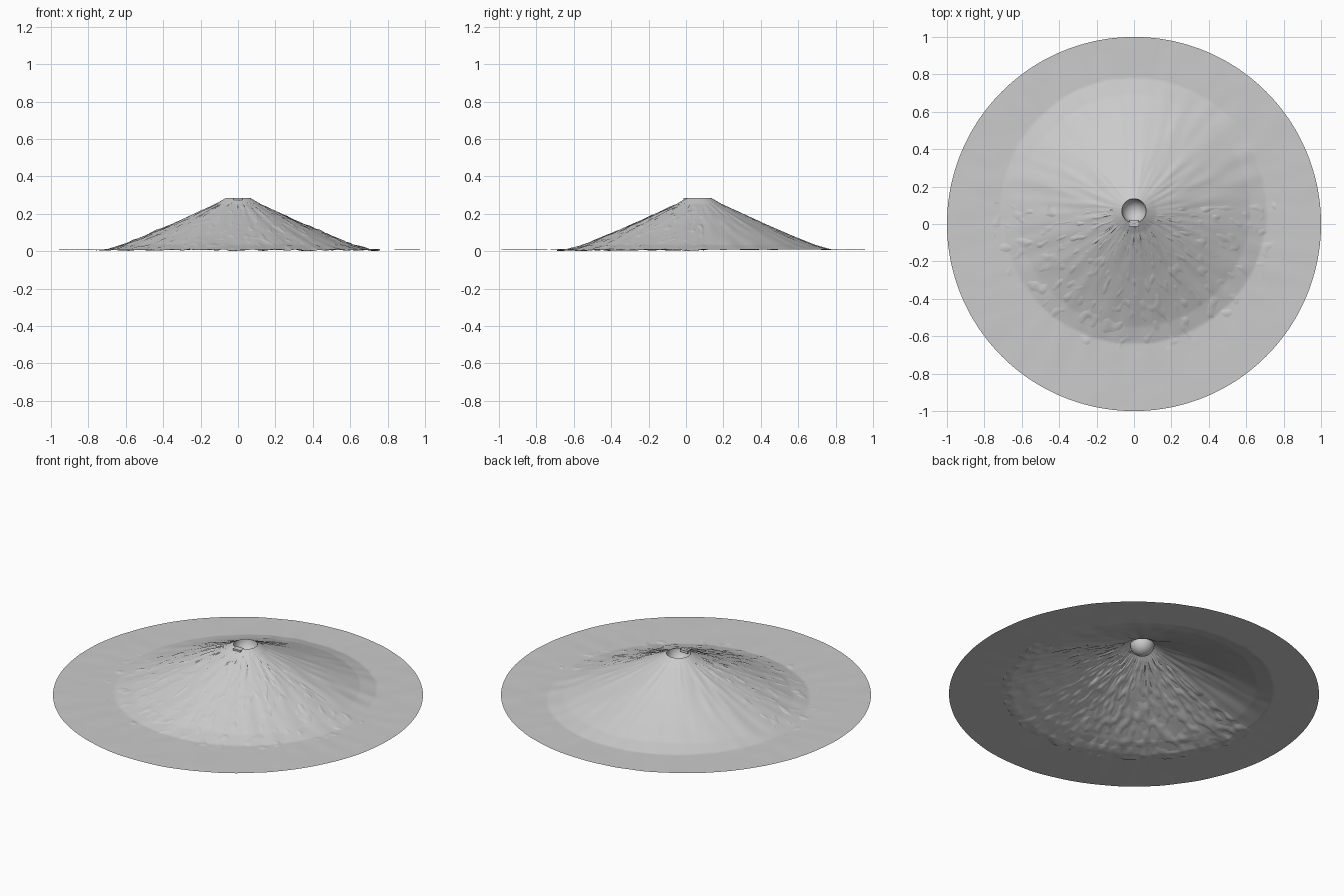
import bpy, bmesh, math
from mathutils import Vector, noise

if "Cube" in bpy.data.objects:
    bpy.data.objects.remove(bpy.data.objects["Cube"])

CY = 0.07            # summit is set back from the centre of the disc
RIM, TOP, FOOT = 0.065, 0.285, 0.71
PROFILE = [(RIM, TOP), (0.12, 0.252), (0.2, 0.215), (0.35, 0.147),
           (0.5, 0.083), (0.62, 0.034), (FOOT, 0.009), (3, 0.006)]


def slope_height(d):
    for (a, za), (b, zb) in zip(PROFILE, PROFILE[1:]):
        if d <= b:
            t = max(0, (d - a) / (b - a))
            return za + (zb - za) * t
    return PROFILE[-1][1]


def streaks(a, d, seed, across=9, along=5):
    # noise stretched down the slope
    return noise.noise(Vector((math.cos(a) * across, math.sin(a) * across, d * along + seed)))


def edge_distance(a):
    # distance from the summit to the edge of the unit disc
    s = math.sin(a)
    return -CY * s + math.sqrt(1 - (CY * math.cos(a)) ** 2)


def polar_sheet(name, a0, a1, na, nd, inner, outer, height, flip=False):
    bm = bmesh.new()
    closed = abs(a1 - a0 - math.tau) < 1e-6
    rows = []
    for i in range(na if closed else na + 1):
        a = a0 + (a1 - a0) * i / na
        row = []
        for j in range(nd + 1):
            d = inner + (outer(a) - inner) * (j / nd) ** 1.15
            row.append(bm.verts.new((d * math.cos(a), CY + d * math.sin(a), height(a, d))))
        rows.append(row)
    for i in range(na):
        r, q = rows[i], rows[(i + 1) % len(rows)]
        for j in range(nd):
            f = [r[j], r[j + 1], q[j + 1], q[j]]
            bm.faces.new(f[::-1] if flip else f).smooth = True
    return finish(bm, name)


def finish(bm, name):
    me = bpy.data.meshes.new(name)
    bm.to_mesh(me)
    bm.free()
    ob = bpy.data.objects.new(name, me)
    bpy.context.collection.objects.link(ob)
    return ob


def ground(a, d):
    fade = min(1, max(0, (d - RIM) / 0.15))
    rough = 0.004 if d < FOOT else 0.002
    return max(0, slope_height(d) + fade * rough * streaks(a, d, 3))


def lava(a, d):
    # thin flow that dips in and out of the slope as small patches
    n = streaks(a, d, 20, 16, 17)
    low = 0.004 if d < 0.66 else 0.0055
    fade = min(1, max(0, (d - RIM) / 0.1))
    return max(0, ground(a, d) + fade * (0.008 * n - low * 0.35))


# Mountain slope with surrounding plain
polar_sheet("volcano_slope", 0, math.tau, 256, 110, RIM, edge_distance, ground)

# Patchy lava flow down the front side
polar_sheet("lava_flow", math.pi * 0.98, math.pi * 2.02, 220, 150, RIM,
            lambda a: min(0.76, edge_distance(a)), lava, flip=True)

# Crater bowl
bm = bmesh.new()
rings = []
for j in range(9):
    t = j / 8 * math.pi / 2
    r, z = RIM * math.cos(t), TOP - 0.065 * math.sin(t)
    if j == 8:
        tip = bm.verts.new((0, CY, z))
    else:
        rings.append([bm.verts.new((r * math.cos(k * math.tau / 48),
                                    CY + r * math.sin(k * math.tau / 48), z)) for k in range(48)])
for k in range(48):
    n = (k + 1) % 48
    for p, q in zip(rings, rings[1:]):
        bm.faces.new((p[k], p[n], q[n], q[k])).smooth = True
    bm.faces.new((rings[-1][k], rings[-1][n], tip)).smooth = True
finish(bm, "crater_bowl")

# Small spout where the lava leaves the crater
bm = bmesh.new()
bmesh.ops.create_cube(bm, size=1)
for v in bm.verts:
    v.co = Vector((v.co.x * 0.05, 0.005 + v.co.y * 0.035, 0.276 + v.co.z * 0.016))
bmesh.ops.delete(bm, geom=[f for f in bm.faces if f.normal.z < -0.5], context='FACES')
finish(bm, "lava_spout")
